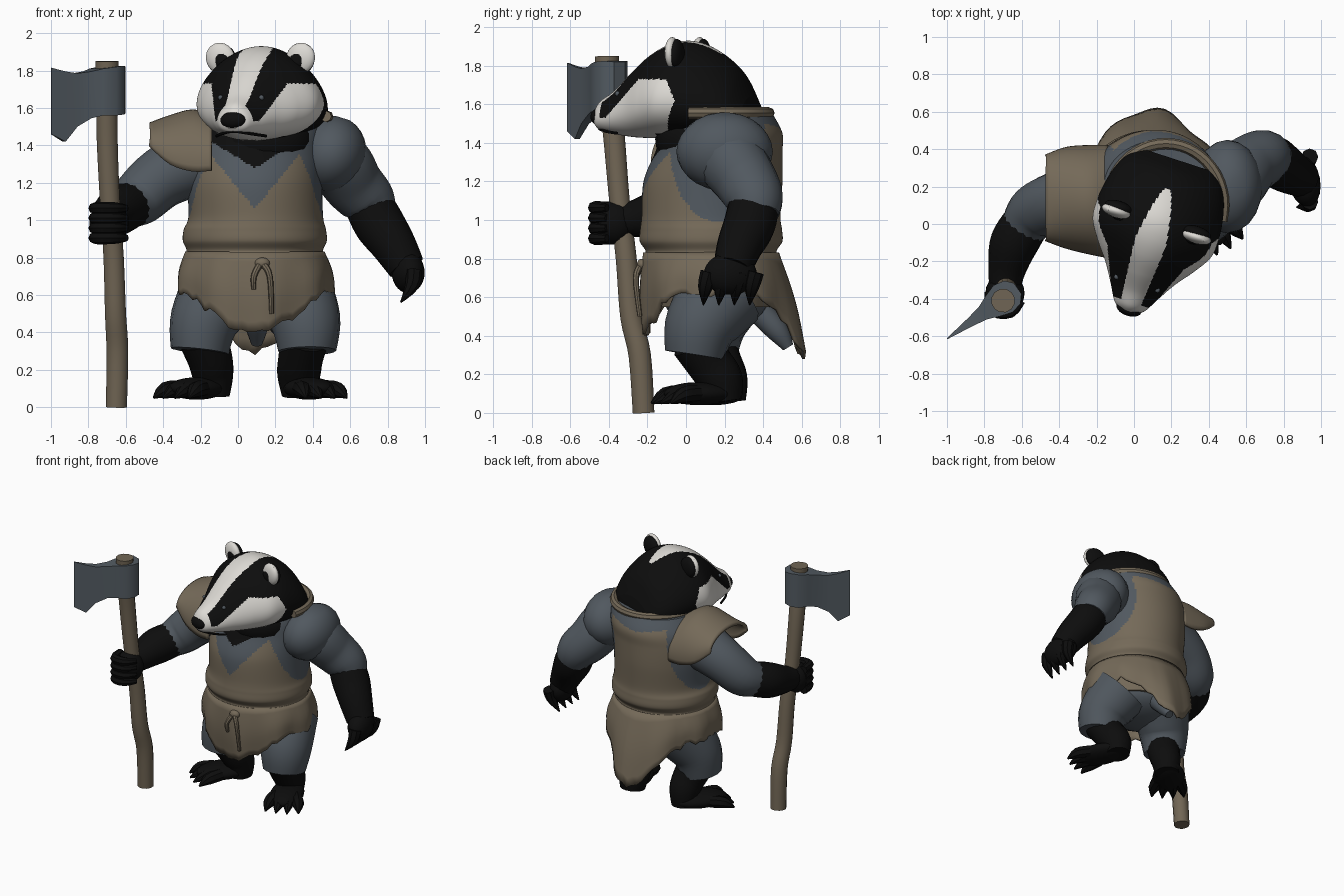
import bpy, bmesh, math, random
from mathutils import Vector, Matrix

if "Cube" in bpy.data.objects:
    bpy.data.objects.remove(bpy.data.objects["Cube"])
random.seed(4)


def material(name, *rgb):
    m = bpy.data.materials.new(name)
    m.diffuse_color = (*rgb, 1)
    m.use_nodes = True
    m.node_tree.nodes["Principled BSDF"].inputs["Base Color"].default_value = m.diffuse_color
    return m


BLACK = material("black_fur", .004, .004, .004)
WHITE = material("white_fur", .72, .70, .66)
BROWN = material("brown_cloth", .175, .142, .098)
GREY = material("grey_cloth", .082, .098, .115)
WOOD = material("wood", .165, .132, .09)
METAL = material("axe_metal", .085, .103, .12)


def spline(rows, n):
    """Catmull-Rom through tuples, n steps per span."""
    out = []
    for i in range(len(rows) - 1):
        p = [rows[max(0, min(len(rows) - 1, i + k))] for k in (-1, 0, 1, 2)]
        for s in range(n):
            t = s / n
            out.append(tuple(.5 * (2 * b + (c - a) * t + (2 * a - 5 * b + 4 * c - d) * t * t
                                   + (3 * b - a - 3 * c + d) * t ** 3) for a, b, c, d in zip(*p)))
    return out + [rows[-1]]


def loft(name, rings, mats, rule=None, closed=True, cap=True, thick=0):
    bm = bmesh.new()
    vs = [[bm.verts.new(p) for p in r] for r in rings]
    n = len(vs[0])
    for a, b in zip(vs, vs[1:]):
        for i in range(n if closed else n - 1):
            j = (i + 1) % n
            bm.faces.new((a[i], a[j], b[j], b[i]))
    if cap and closed:
        bm.faces.new(vs[0])
        bm.faces.new(vs[-1])
    bmesh.ops.recalc_face_normals(bm, faces=bm.faces)
    if rule:
        for f in bm.faces:
            f.material_index = rule(f.calc_center_median())
    me = bpy.data.meshes.new(name)
    bm.to_mesh(me)
    bm.free()
    for m in mats:
        me.materials.append(m)
    ob = bpy.data.objects.new(name, me)
    bpy.context.collection.objects.link(ob)
    if thick:
        mod = ob.modifiers.new("thickness", 'SOLIDIFY')
        mod.thickness, mod.offset = thick, 0
    return ob


def tube(name, pts, mat, sides=16, n=5):
    """Round limb through (x, y, z, radius) points."""
    pts = spline(pts, n)
    c = [Vector(p[:3]) for p in pts]
    tang = [(c[min(i + 1, len(c) - 1)] - c[max(i - 1, 0)]).normalized() for i in range(len(c))]
    nrm, rings = tang[0].orthogonal().normalized(), []
    for i, t in enumerate(tang):
        if i:
            nrm = tang[i - 1].rotation_difference(t) @ nrm
        b = t.cross(nrm)
        rings.append([c[i] + pts[i][3] * (math.cos(a) * nrm + math.sin(a) * b)
                      for a in (k * math.tau / sides for k in range(sides))])
    return loft(name, rings, [mat])


def ball(name, loc, size, mat, yaw=0, tilt=0):
    rot = Matrix.Rotation(yaw, 3, 'Z') @ Matrix.Rotation(tilt, 3, 'Y')
    rings = []
    for i in range(1, 14):
        p = math.pi * i / 14
        rings.append([Vector(loc) + rot @ Vector((size[0] * math.sin(p) * math.cos(a),
                      size[1] * math.sin(p) * math.sin(a), size[2] * math.cos(p)))
                      for a in (k * math.tau / 20 for k in range(20))])
    return loft(name, rings, [mat])


def ellipse(cx, rx, cy, ry, z, n=160):
    return [(cx + rx * math.sin(a), cy - ry * math.cos(a), z) for a in (k * math.tau / n for k in range(n))]


# Torso: brown tunic with grey V neck, grey armholes, black throat
def torso_rule(c):
    dx = abs(c.x - .09)
    if c.y < .1 and c.z > 1.28 + .6 * dx and dx < .25:
        return 2
    if c.y < .1 and c.z > 1.06 + 1.22 * dx:
        return 1
    if dx > .2 and ((c.y - .17) / .25) ** 2 + ((c.z - 1.36) / .37) ** 2 < 1:
        return 1
    return 1 if c.y > .2 and c.z > 1.46 + .15 * dx else 0


body = [(.55, .09, .33, .14, .30), (.79, .09, .37, .13, .345), (.84, .09, .365, .13, .34),
        (.89, .09, .385, .13, .37), (.95, .09, .38, .13, .368), (1.02, .095, .36, .13, .36),
        (1.2, .09, .36, .14, .36), (1.35, .1, .355, .17, .33), (1.45, .12, .34, .19, .31),
        (1.55, .15, .31, .2, .25)]
loft("tunic", [ellipse(*r[1:], r[0]) for r in spline(body, 14)], [BROWN, GREY, BLACK], torso_rule)

# Skirt of the tunic: ragged hem, pointed in front, long flap behind
rag = [random.uniform(-.025, .025) for _ in range(72)]
rings = []
for s in range(9):
    t, ring = s / 8, []
    for k in range(72):
        a = k * math.tau / 72
        front, back = max(0, math.cos(a)), max(0, -math.cos(a))
        drop = .22 + .22 * front ** 4 + .31 * back ** 6 + rag[k]
        r = .365 + .045 * math.sin(min(1, t * 1.4) * math.pi / 2) + .012 * t * math.sin(9 * a)
        ring.append((.09 + r * math.sin(a), .13 - (r - .02 - .05 * t * front) * math.cos(a)
                     + .09 * t * back ** 6, .83 - drop * t))
    rings.append(ring)
loft("tunic_skirt", rings, [BROWN], cap=False, thick=.015)
ball("pelvis", (.09, .16, .58), (.32, .27, .15), GREY)
tube("tail", [(.09, .36, .55, .07), (.1, .47, .43, .06), (.1, .53, .34, .03)], GREY)

# Belt knot and ties
ball("belt_knot", (.13, -.225, .77), (.04, .03, .03), BROWN)
tube("belt_tie_left", [(.12, -.23, .77, .018), (.085, -.26, .70, .016), (.085, -.25, .63, .012)], BROWN, 8)
tube("belt_tie_right", [(.13, -.23, .77, .018), (.17, -.26, .70, .016), (.18, -.24, .50, .012)], BROWN, 8)

# Collar behind the neck
tube("collar", [(.17 + .31 * math.cos(a), .1 + .33 * math.sin(a), 1.555, .03)
                for a in (math.radians(d) for d in range(-15, 196, 15))], BROWN, 8, 2)

# Shoulder mantle on one side
arch = spline([(-.14, .12, 1.3, .29, .25), (-.24, .13, 1.30, .28, .28),
               (-.36, .14, 1.33, .26, .22), (-.47, .14, 1.41, .22, .10)], 4)
loft("shoulder_mantle", [[(x, cy - ry * math.cos(a), cz + rz * math.sin(a))
     for a in (math.radians(d) for d in range(-8, 189, 7))] for x, cy, cz, ry, rz in arch],
     [BROWN], closed=False, thick=.025)

# Head: lofted along its own axis, turned slightly to one side
YAW = math.radians(-18)


def head_pt(u, v, z):
    return (.12 + u * math.cos(YAW) - v * math.sin(YAW), u * math.sin(YAW) + v * math.cos(YAW), z)


def head_rule(c):
    x, y = c.x - .12, c.y
    u, v = x * math.cos(YAW) + y * math.sin(YAW), -x * math.sin(YAW) + y * math.cos(YAW)
    stripe = .06 + .085 * (v + .4) if v < -.1 else .085 * math.sqrt(max(0, (.2 - v) / .3))
    if c.z > 1.58 and abs(u) < stripe:
        return 1
    if v < -.44:
        return 1
    cheek = max(1.53, min(1.73, 1.53 + .95 * (v + .4)))
    if v < .05 - .5 * abs(c.z - 1.62) and c.z < cheek and (c.z > 1.45 or v < -.12):
        return 1
    return 0


skull = [(-.49, 1.58, 1.49, .045), (-.46, 1.62, 1.465, .085), (-.38, 1.675, 1.445, .13),
         (-.28, 1.775, 1.43, .19), (-.18, 1.86, 1.425, .265), (-.08, 1.912, 1.425, .325),
         (.02, 1.93, 1.425, .335), (.12, 1.905, 1.42, .325), (.22, 1.845, 1.42, .30),
         (.30, 1.765, 1.42, .26), (.36, 1.64, 1.44, .20)]
rings = []
for v, top, bot, w in spline(skull, 16):
    rings.append([head_pt(w * math.cos(a) * (1 - .22 * math.sin(a)), v,
                          (top + bot) / 2 + (top - bot) / 2 * math.sin(a))
                  for a in (k * math.tau / 180 for k in range(180))])
loft("head", rings, [BLACK, WHITE], head_rule)
ball("neck", (.14, .09, 1.42), (.27, .25, .2), BLACK)
ball("nose", head_pt(0, -.475, 1.535), (.07, .04, .045), BLACK, YAW)
tube("mouth", [(*head_pt(u, v, z), .008) for u, v, z in
               ((-.14, -.33, 1.45), (-.08, -.42, 1.462), (0, -.47, 1.475), (.08, -.42, 1.462), (.14, -.33, 1.45))],
     BLACK, 6)
for side, label in ((-1, "left"), (1, "right")):
    for part, u, v, z, size, mat in (("ear", .225, .0, 1.865, (.08, .035, .085), WHITE),
                                     ("ear_back", .22, .022, 1.86, (.077, .035, .08), BLACK),
                                     ("inner_ear", .205, -.022, 1.845, (.04, .022, .055), BLACK)):
        ball(label + "_" + part, head_pt(side * u, v, z), size, mat, YAW, side * .55)
    ball(label + "_eye", head_pt(side * .115, -.335, 1.655), (.014, .014, .014), GREY)

# Arms: grey sleeves, black forearms and hands
tube("left_sleeve", [(-.2, .14, 1.33, .19), (-.40, .12, 1.23, .165), (-.53, .06, 1.12, .15),
                     (-.60, -.03, 1.07, .12)], GREY)
tube("left_forearm", [(-.56, .03, 1.09, .125), (-.64, -.10, 1.05, .13), (-.68, -.25, 1.01, .10),
                      (-.69, -.36, 1.0, .08)], BLACK)
ball("left_hand", (-.69, -.37, .985), (.105, .11, .115), BLACK)
for i in range(4):
    z = .905 + .053 * i
    tube("grip_finger", [(-.77, -.36, z, .03), (-.75, -.46, z, .034), (-.66, -.47, z, .032),
                         (-.6, -.41, z, .02)], BLACK, 8, 3)
ball("right_shoulder", (.50, .20, 1.355), (.185, .25, .205), GREY, 0, .3)
tube("right_sleeve", [(.45, .20, 1.36, .19), (.54, .24, 1.30, .18), (.61, .31, 1.20, .165),
                      (.69, .355, 1.11, .15), (.73, .36, 1.03, .125)], GREY)
tube("right_forearm", [(.70, .35, 1.08, .13), (.755, .33, .98, .135), (.83, .28, .87, .12),
                       (.90, .24, .75, .10)], BLACK)
ball("right_hand", (.91, .23, .72), (.085, .14, .11), BLACK, .2)
for i in range(4):
    y = .11 + .08 * i
    tube("right_finger", [(.94, y + .01, .73, .045), (.93, y - .01, .65, .038), (.87, y - .02, .56, .004)],
         BLACK, 8, 3)

# Legs: grey trousers, black shins, clawed feet
legs = {"right": ([(.29, .20, .62, .22), (.36, .08, .46, .19), (.37, .045, .30, .155)],
                  [(.36, .05, .37, .13), (.335, .12, .26, .12), (.325, .18, .17, .115), (.325, .2, .06, .09)],
                  (.38, .07), (.42, -.907)),
        "left": ([(-.09, .2, .62, .22), (-.18, .13, .46, .185), (-.205, .11, .30, .155)],
                 [(-.19, .12, .37, .13), (-.15, .17, .26, .12), (-.135, .21, .17, .11), (-.135, .22, .06, .09)],
                 (-.22, .14), (-.62, -.785))}
for label, (pants, shin, mid, d) in legs.items():
    tube(label + "_trouser", pants, GREY)
    tube(label + "_shin", shin, BLACK)
    yaw = math.atan2(d[0], -d[1])
    ball(label + "_foot", (*mid, .1), (.12, .2, .06), BLACK, yaw)
    for k in (-1.5, -.5, .5, 1.5):
        def at(f, s):
            return mid[0] + d[0] * f - d[1] * s * k, mid[1] + d[1] * f + d[0] * s * k
        tube(label + "_toe", [(*at(.05, .05), .10, .045), (*at(.15, .07), .09, .042),
                              (*at(.25 - .02 * abs(k), .08), .05, .006)], BLACK, 8, 3)

# Axe: crooked shaft and flaring blade
tube("axe_shaft", [(-.65, -.22, 0, .058), (-.645, -.24, .3, .06), (-.655, -.285, .5, .058),
                   (-.665, -.31, .8, .056), (-.685, -.345, 1.1, .055), (-.70, -.375, 1.45, .058),
                   (-.70, -.405, 1.70, .06), (-.70, -.41, 1.85, .064)], WOOD, 12, 4)
d, q = Vector((-.82, -.585, 0)), Vector((.58, -.82, 0))
rows = [(-.095, 1.57, 1.82, .035), (-.06, 1.565, 1.825, .075), (0, 1.56, 1.82, .088), (.07, 1.56, 1.81, .065),
        (.13, 1.545, 1.795, .04), (.21, 1.50, 1.785, .025), (.28, 1.42, 1.795, .015), (.365, 1.46, 1.815, .003)]
loft("axe_head", [[Vector((-.70, -.40, 0)) + d * s + q * t + Vector((0, 0, z))
                   for z, t in ((z0, h), (z1, h), (z1, -h), (z0, -h))] for s, z0, z1, h in rows], [METAL])

# Smooth shading with sharp edges kept
bpy.ops.object.select_all(action='SELECT')
bpy.context.view_layer.objects.active = bpy.data.objects["head"]
bpy.ops.object.shade_smooth_by_angle(angle=math.radians(40))
